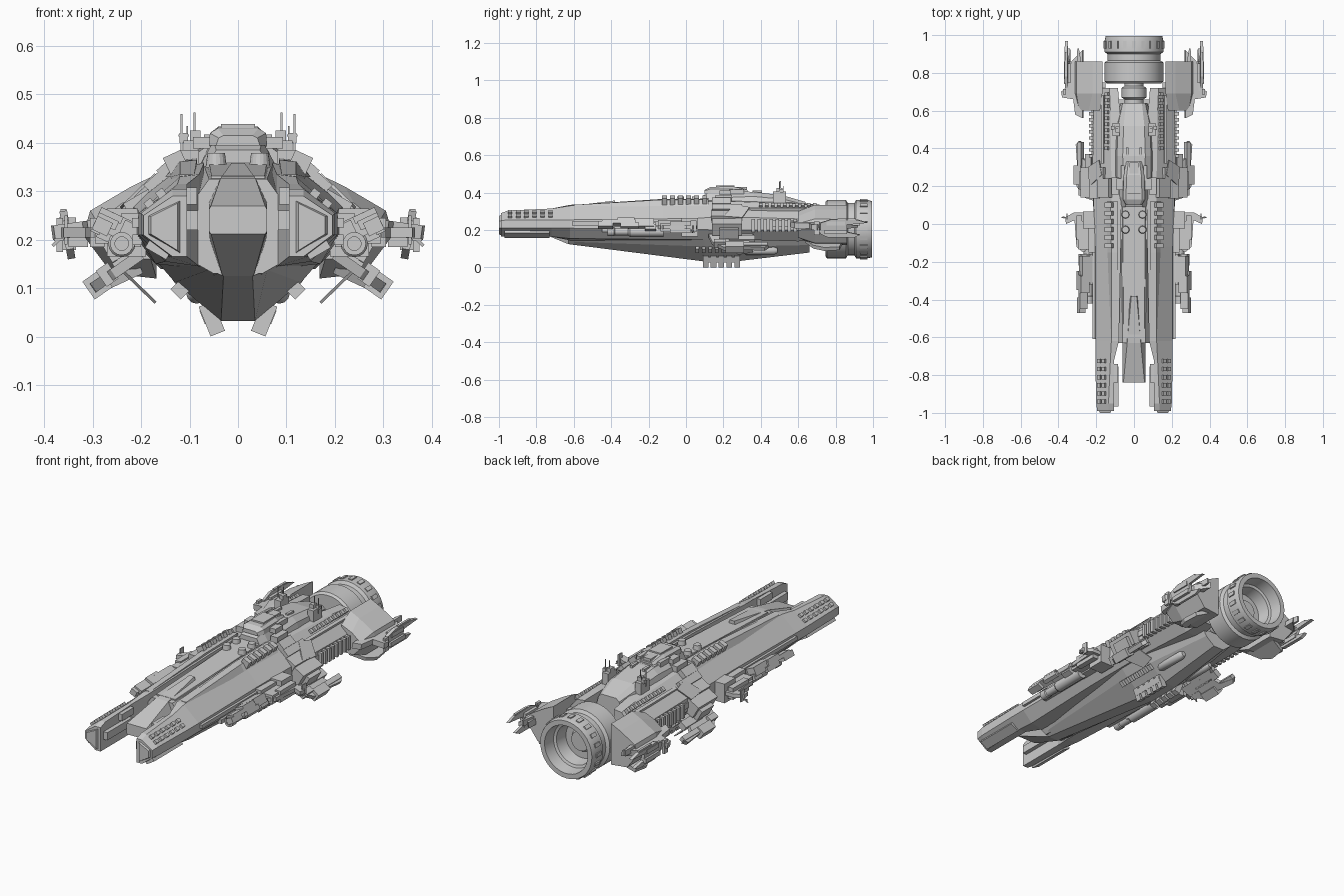
import bpy, bmesh, math
from mathutils import Matrix, Vector


def finish(name, bm, mirror=False, smooth=False):
    bmesh.ops.recalc_face_normals(bm, faces=bm.faces)
    me = bpy.data.meshes.new(name)
    bm.to_mesh(me)
    bm.free()
    ob = bpy.data.objects.new(name, me)
    bpy.context.collection.objects.link(ob)
    if mirror:
        ob.modifiers.new("mirror", 'MIRROR').use_mirror_merge = False
    if smooth:
        bpy.context.view_layer.objects.active = ob
        ob.select_set(True)
        bpy.ops.object.shade_smooth_by_angle(angle=math.radians(35))
        ob.select_set(False)
    return ob


def skin(bm, rings):
    vs = [[bm.verts.new(p) for p in r] for r in rings]
    n = len(vs[0])
    for a, b in zip(vs, vs[1:]):
        for i in range(n):
            bm.faces.new((a[i], a[(i + 1) % n], b[(i + 1) % n], b[i]))
    bm.faces.new(vs[0])
    bm.faces.new(vs[-1])


def loft(name, stations, sym=False, mirror=False):
    """stations: (y, [(x, z), ...]); sym closes a half section across x = 0"""
    bm = bmesh.new()
    rings = []
    for y, sec in stations:
        if sym:
            sec = sec + [(-x, z) for x, z in reversed(sec)]
        rings.append([(x, y, z) for x, z in sec])
    skin(bm, rings)
    return finish(name, bm, mirror)


def boxes(name, items, roll=0, mirror=True):
    """items: (x, y, z, sx, sy, sz); roll tilts each box about y, in degrees"""
    bm = bmesh.new()
    for x, y, z, sx, sy, sz in items:
        m = Matrix.Translation((x, y, z)) @ Matrix.Rotation(math.radians(-roll), 4, 'Y') @ Matrix.Diagonal((sx, sy, sz, 1))
        bmesh.ops.create_cube(bm, size=1, matrix=m)
    return finish(name, bm, mirror)


def plate(name, origin, angle, pts, t):
    """mirrored flat plate: pts (u, y), u runs outward from origin (x, z) at an angle"""
    a = math.radians(angle)
    d, n = Vector((math.cos(a), 0, math.sin(a))), Vector((-math.sin(a), 0, math.cos(a)))
    o = Vector((origin[0], 0, origin[1]))
    bm = bmesh.new()
    skin(bm, [[o + d * u + Vector((0, y, 0)) + n * s * t / 2 for u, y in pts] for s in (-1, 1)])
    return finish(name, bm, True)


def revolve(name, prof, x, z, mirror=False, seg=32):
    """profile of (radius, y) turned round an axis along y"""
    bm = bmesh.new()
    skin(bm, [[(x + r * math.cos(2 * math.pi * i / seg), y, z + r * math.sin(2 * math.pi * i / seg))
               for i in range(seg)] for r, y in prof])
    return finish(name, bm, mirror, True)


# Side hulls, running from the front prongs to the aft arms
loft("side_hull", [
    (-.99, [(.105, .29), (.135, .29), (.195, .25), (.195, .21), (.135, .165), (.105, .165)]),
    (-.95, [(.105, .305), (.135, .305), (.2, .255), (.2, .21), (.14, .165), (.105, .165)]),
    (-.72, [(.105, .315), (.125, .315), (.205, .255), (.205, .21), (.145, .165), (.105, .165)]),
    (-.62, [(.08, .335), (.12, .33), (.205, .255), (.205, .21), (.15, .155), (.08, .145)]),
    (-.12, [(.07, .358), (.115, .352), (.205, .26), (.21, .205), (.17, .15), (.07, .14)]),
    (.25, [(.07, .36), (.12, .352), (.22, .27), (.22, .2), (.17, .15), (.07, .14)]),
    (.60, [(.075, .345), (.125, .34), (.215, .26), (.215, .2), (.16, .14), (.075, .14)]),
    (.72, [(.085, .335), (.13, .33), (.195, .25), (.195, .2), (.15, .15), (.085, .15)])], mirror=True)

# Central spine, deck strip and beak
loft("center_spine", [
    (-.63, [(.06, .325), (.085, .29), (.085, .15), (.05, .13)]),
    (.1, [(.07, .352), (.085, .33), (.085, .15), (.05, .1)]),
    (.64, [(.055, .335), (.07, .30), (.07, .15), (.04, .1)])], sym=True)
loft("deck_strip", [(-.6, [(.055, .332), (.06, .31)]), (.1, [(.06, .361), (.07, .33)])], sym=True)
loft("beak", [
    (-.84, [(.056, .27), (.06, .262), (.06, .218), (.056, .212)]),
    (-.63, [(.036, .327), (.06, .275), (.058, .2), (.032, .125)]),
    (-.38, [(.014, .358), (.02, .335), (.058, .2), (.032, .125)])], sym=True)

# Keel with clamps and tanks
loft("keel", [
    (-.63, [(.075, .152), (.06, .138), (.03, .125)]),
    (.1, [(.165, .152), (.13, .112), (.035, .032)]),
    (.28, [(.165, .152), (.13, .112), (.035, .034)]),
    (.66, [(.1, .155), (.08, .12), (.03, .08)])], sym=True)
boxes("keel_clamp", [(.054, .105 + .042 * i, .037, .032, .03, .066) for i in range(5)], roll=-22)
boxes("keel_clamp_rail", [(.06, .19, .045, .03, .19, .03)], roll=-22)
revolve("keel_tank", [(.012, .3), (.022, .32), (.022, .47), (.012, .49)], .085, .09, True, 12)
boxes("keel_side_rib", [(.118, .06 + .035 * i, .098, .03, .02, .03) for i in range(7)], roll=45)

# Raised armour on the shoulder and flank
loft("shoulder_armor", [
    (-.6, [(.09, .335), (.12, .335), (.125, .31), (.09, .31)]),
    (-.15, [(.085, .365), (.12, .361), (.14, .33), (.085, .33)]),
    (.12, [(.085, .368), (.125, .364), (.15, .33), (.085, .33)])], mirror=True)
boxes("belt_rail", [(.208, -.36, .235, .022, .5, .02), (.208, -.3, .2, .02, .3, .022), (.21, .43, .235, .03, .4, .03)])

# Prong fittings
boxes("prong_stud", [(x, -.94 + .043 * i, z, .018, .022, .02)
                     for i in range(6) for x, z in ((.158, .294), (.182, .273))], roll=-38)
boxes("prong_inner_rail", [(.098, -.86, .24, .03, .21, .04), (.095, -.79, .29, .02, .1, .035)])
boxes("prong_lower_rail", [(.165, -.85, .18, .05, .24, .02)], roll=30)
loft("prong_face", [(-1, [(.125, .275), (.18, .248), (.18, .212), (.125, .178)]),
                    (-.98, [(.115, .285), (.19, .25), (.19, .21), (.115, .168)])], mirror=True)

# Deck vents, hatches, aft ribs
boxes("deck_vent", [(.128, -.115 + .043 * i, .358, .04, .026, .042) for i in range(6)], roll=-25)
bm = bmesh.new()
for x in (-.045, .045):
    for y in (-.03, .05):
        bmesh.ops.create_cone(bm, cap_ends=True, segments=16, radius1=.022, radius2=.018, depth=.03,
                              matrix=Matrix.Translation((x, y, .364)))
finish("deck_hatch", bm)
boxes("aft_heat_rib", [(.222, .36 + .032 * i, .225, .035, .017, .07) for i in range(8)])
boxes("aft_deck_stud", [(.142, .4 + .032 * i, .33, .022, .018, .022) for i in range(10)], roll=-40)
boxes("aft_deck_rail", [(.165, .5, .312, .016, .36, .016)], roll=-20)

# Aft superstructure and bridge tower
loft("aft_superstructure", [
    (.24, [(.055, .40), (.09, .375), (.105, .33)]),
    (.36, [(.06, .405), (.09, .38), (.108, .32)]),
    (.52, [(.055, .385), (.085, .365), (.1, .31)]),
    (.64, [(.042, .35), (.06, .335), (.072, .29)])], sym=True)
loft("bridge_base", [(.09, [(.045, .385), (.065, .35)]), (.14, [(.05, .405), (.08, .35)]),
                     (.34, [(.055, .405), (.08, .35)])], sym=True)
loft("bridge_tower", [(.1, [(.03, .415), (.04, .41), (.045, .395)]), (.13, [(.042, .43), (.058, .42), (.06, .395)]),
                      (.25, [(.04, .434), (.055, .42), (.06, .395)]), (.33, [(.03, .415), (.04, .405), (.045, .39)])], sym=True)
boxes("bridge_roof", [(0, .21, .433, .07, .1, .012), (0, .28, .42, .045, .09, .02), (0, .16, .423, .08, .05, .012)], mirror=False)
boxes("bridge_side_block", [(.075, .21, .40, .035, .06, .024), (.06, .27, .405, .02, .08, .025), (.1, .2, .37, .04, .09, .03),
                            (.035, .38, .402, .014, .05, .02)])
boxes("shoulder_block", [(.14, .19, .345, .045, .1, .035), (.17, .22, .315, .04, .16, .03)], roll=-42)

# Antenna mounts
boxes("antenna_mount", [(.095, .5, .375, .035, .07, .06), (.088, .5, .41, .022, .03, .03), (.112, .51, .41, .018, .02, .02)])
boxes("antenna_mast", [(.117, .5, .42, .004, .004, .08), (.09, .505, .425, .004, .004, .075),
                       (.105, .52, .41, .003, .003, .05), (.112, .505, .415, .022, .004, .004)])

# Main engine: neck, drum with open nozzle, studs
revolve("engine_neck", [(.05, .6), (.05, .66), (.066, .67), (.066, .72), (.05, .73), (.05, .78)], 0, .21, seg=24)
revolve("engine_drum", [(.06, .745), (.145, .745), (.156, .755), (.156, .855), (.14, .865), (.14, .9), (.156, .91), (.156, .97),
                        (.15, .995), (.125, .995), (.118, .93), (.105, .925), (.095, .86), (.06, .86), (.05, .88),
                        (.03, .88)], 0, .205, seg=40)
bm = bmesh.new()
for i in range(20):
    m = (Matrix.Translation((0, .95, .205)) @ Matrix.Rotation(i * math.pi / 10, 4, 'Y')
         @ Matrix.Translation((.154, 0, 0)) @ Matrix.Diagonal((.014, .04, .02, 1)))
    bmesh.ops.create_cube(bm, size=1, matrix=m)
finish("engine_stud", bm)

# Rear shields beside the engine, with fins and blades
loft("rear_shield", [
    (.6, [(.18, .3), (.24, .275), (.29, .235), (.29, .2), (.25, .16), (.18, .16)]),
    (.69, [(.168, .335), (.22, .31), (.305, .26), (.32, .21), (.26, .13), (.168, .12)]),
    (.86, [(.168, .335), (.22, .31), (.305, .26), (.32, .21), (.26, .13), (.168, .12)])], mirror=True)
boxes("shield_arm", [(.18, .68, .22, .06, .14, .12)])
plate("rear_wing", (.27, .23), -8, [(0, .56), (.04, .58), (.05, .66), (.11, .67), (.115, .7), (.08, .73), (.06, .86), (0, .92)], .03)
plate("rear_wing_spike", (.27, .24), 0, [(0, .8), (.035, .8), (.03, .93), (.022, .93)], .03)
plate("rear_blade", (.352, .21), 80, [(-.05, .76), (-.03, .72), (.03, .72), (.05, .78), (.045, .92), (.03, .97), (.02, .86),
                                     (-.02, .86), (-.035, .93), (-.05, .9)], .016)
boxes("rear_blade_pod", [(.352, .8, .235, .035, .1, .022), (.352, .8, .19, .035, .12, .022), (.368, .7, .21, .014, .03, .07),
                         (.33, .74, .21, .04, .07, .05), (.36, .86, .255, .012, .1, .016)])
plate("rear_lower_fin", (.2, .14), -25, [(0, .64), (.07, .68), (.1, .74), (.09, .82), (0, .84)], .02)

# Mid wing: pylon block and down-swept weapon wing
boxes("mid_pylon", [(.235, .22, .22, .07, .16, .07), (.255, .23, .19, .045, .1, .06), (.2, .2, .27, .06, .13, .045)], roll=-30)
plate("mid_wing", (.2, .17), -35, [(0, .12), (.07, .14), (.12, .2), (.13, .26), (.115, .3), (.125, .42), (.105, .44), (.09, .35),
                                  (.05, .33), (0, .36)], .022)
boxes("mid_wing_pod", [(.29, .26, .108, .045, .1, .045), (.283, .37, .118, .025, .13, .025), (.27, .18, .128, .03, .06, .04),
                       (.235, .3, .15, .04, .14, .03)], roll=-35)
plate("mid_upper_blade", (.17, .335), -44, [(0, .26), (.09, .2), (.1, .3), (.02, .34)], .006)
plate("mid_lower_blade", (.17, .07), 44, [(0, .28), (.09, .2), (.1, .32), (.02, .36)], .006)

# Forward docking frame with outer spikes
boxes("dock_frame", [(.23, .02, .215, .08, .09, .1), (.265, -.06, .215, .06, .15, .045), (.22, -.07, .22, .04, .16, .07),
                     (.29, -.02, .235, .03, .13, .02), (.29, -.02, .195, .03, .13, .02)])
plate("dock_fin", (.24, .215), 0, [(0, -.13), (.03, -.15), (.065, -.12), (.075, .02), (.12, .0), (.125, .035), (.08, .06), (0, .06)], .02)
boxes("dock_spike", [(.355, .04, .22, .006, .03, .06), (.37, .035, .2, .02, .006, .006)])
plate("dock_spike_tip", (.37, .2), -45, [(0, .03), (.018, .033), (.018, .037), (0, .04)], .006)

# Forward gun pods
boxes("gun_housing", [(.25, -.24, .228, .07, .14, .045), (.255, -.19, .205, .07, .06, .03), (.225, -.24, .21, .04, .16, .05)], roll=25)
boxes("gun_cover", [(.27, -.36, .238, .045, .18, .02), (.28, -.43, .228, .035, .08, .03), (.262, -.32, .25, .05, .09, .015),
                    (.29, -.3, .225, .02, .1, .025)], roll=25)
revolve("gun_barrel", [(.028, -.12), (.028, -.3), (.02, -.31), (.02, -.38), (.024, -.385), (.024, -.42), (.014, -.42),
                       (.014, -.4)], .24, .192, True, 16)
